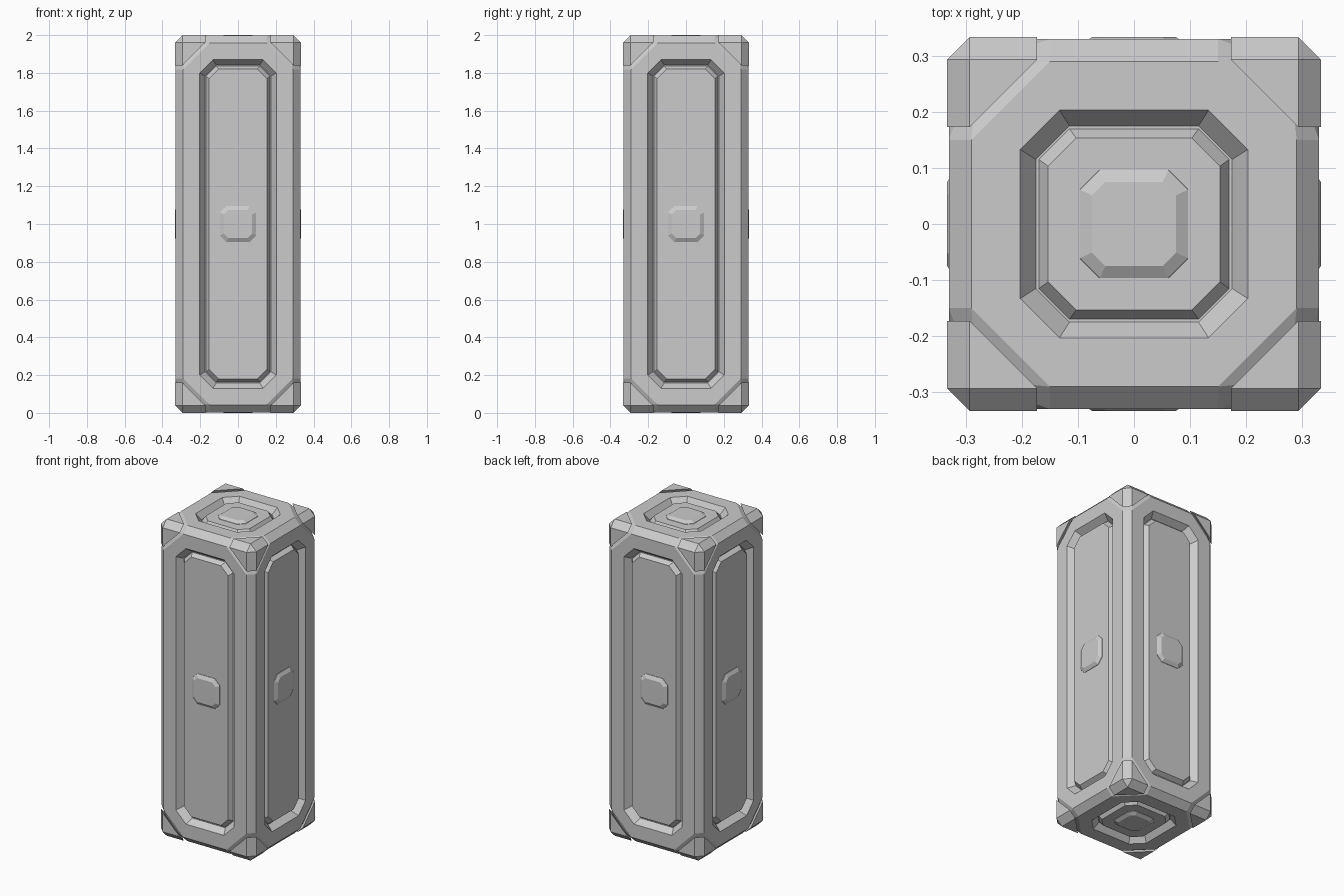
import bpy, bmesh, math
from itertools import permutations, product
from mathutils import Vector

if "Cube" in bpy.data.objects:
    bpy.data.objects.remove(bpy.data.objects["Cube"])

H = (0.333, 0.333, 1.0)          # half sizes of the whole crate
SIGNS = list(product((-1, 1), repeat=3))
SIDES = [(k, s) for k in range(3) for s in (-1, 1)]


def finish(name, bm):
    bmesh.ops.recalc_face_normals(bm, faces=bm.faces[:])
    me = bpy.data.meshes.new(name)
    bm.to_mesh(me)
    bm.free()
    ob = bpy.data.objects.new(name, me)
    ob.location.z = H[2]
    bpy.context.collection.objects.link(ob)
    return ob


def corner_pts(signs, depths, inset=0.0):
    """All permutations of a depth triple, measured inward from one box corner."""
    return [Vector([signs[a] * (H[a] - inset - p[a]) for a in range(3)])
            for d in depths for p in set(permutations(d))]


def hull(points):
    bm = bmesh.new()
    for p in points:
        bm.verts.new(p)
    bmesh.ops.convex_hull(bm, input=bm.verts[:])
    bmesh.ops.dissolve_limit(bm, angle_limit=0.01, verts=bm.verts[:], edges=bm.edges[:])
    return bm


def octagon(k, s, hu, hv, c, depth):
    """Cut-corner rectangle lying parallel to box side (k, s), ordered by angle."""
    i, j = (k + 1) % 3, (k + 2) % 3
    uv = [(hu - c, hv), (hu, hv - c)]
    pts = []
    for u, v in [(a * u, b * v) for u, v in uv for a in (-1, 1) for b in (-1, 1)]:
        p = Vector((0, 0, 0))
        p[i], p[j], p[k] = u, v, s * (H[k] - depth)
        pts.append(p)
    return sorted(pts, key=lambda p: math.atan2(p[j], p[i]))


def margin_oct(k, s, m, c, depth):
    return octagon(k, s, H[(k + 1) % 3] - m, H[(k + 2) % 3] - m, c, depth)


def bridge(bm, a, b):
    for n in range(8):
        bm.faces.new((a[n], a[(n + 1) % 8], b[(n + 1) % 8], b[n]))


def loft(name, rings):
    bm = bmesh.new()
    loops = [[bm.verts.new(p) for p in r] for r in rings]
    for a, b in zip(loops, loops[1:]):
        bridge(bm, a, b)
    bm.faces.new(loops[0])
    bm.faces.new(loops[-1])
    return finish(name, bm)


# Body: chamfered box with bevelled cut corners
body = hull([p for sg in SIGNS for p in corner_pts(
    sg, [(0.18, 0.04, 0.0), (0.13, 0.045, 0.018)], 0.003)])

# Sunken octagonal recess in every side of the body
for k, s in SIDES:
    i, j = (k + 1) % 3, (k + 2) % 3
    body.normal_update()
    face = max(body.faces, key=lambda f: f.calc_center_median()[k] * s)
    rim = sorted(face.verts, key=lambda v: math.atan2(v.co[j], v.co[i]))
    body.faces.remove(face)
    for ring in (margin_oct(k, s, 0.13, 0.07, 0.003), margin_oct(k, s, 0.158, 0.06, 0.042)):
        nxt = [body.verts.new(p) for p in ring]
        bridge(body, rim, nxt)
        rim = nxt
    body.faces.new(rim)
finish("body", body)

# Raised panel and centre button on every side
names = ["left", "right", "front", "back", "bottom", "top"]
for (k, s), n in zip(SIDES, names):
    loft(n + "_panel", [margin_oct(k, s, 0.162, 0.055, 0.044),
                        margin_oct(k, s, 0.18, 0.05, 0.015)])
    loft(n + "_button", [octagon(k, s, 0.098, 0.098, 0.035, 0.02),
                         octagon(k, s, 0.096, 0.096, 0.035, 0.013),
                         octagon(k, s, 0.075, 0.075, 0.024, 0.0)])

# Protective corner caps
for n, sg in enumerate(SIGNS):
    finish(f"corner_cap_{n + 1}", hull(corner_pts(
        sg, [(0.16, 0.04, 0.0), (0.04, 0.04, 0.0)])))
